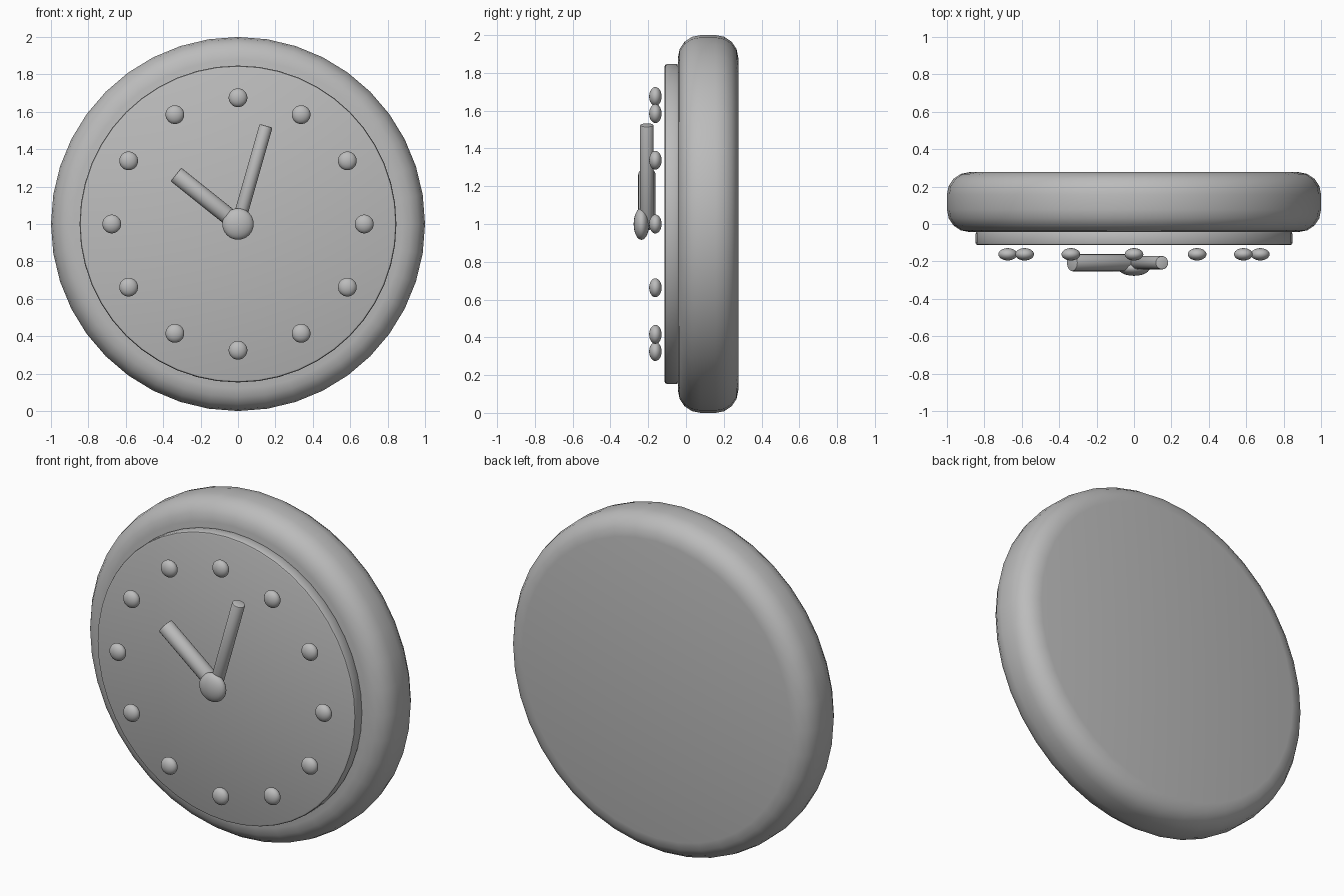
import bpy, bmesh, math
from mathutils import Matrix, Vector

if "Cube" in bpy.data.objects:
    bpy.data.objects.remove(bpy.data.objects["Cube"])

grey = bpy.data.materials.new("plain_grey")
grey.diffuse_color = (0.5, 0.5, 0.5, 1)
grey.use_nodes = True
grey.node_tree.nodes["Principled BSDF"].inputs["Base Color"].default_value = grey.diffuse_color


def finish(name, bm, angle=40):
    """Turn a bmesh into a smooth shaded, named object."""
    bmesh.ops.recalc_face_normals(bm, faces=bm.faces)
    mesh = bpy.data.meshes.new(name)
    bm.to_mesh(mesh)
    bm.free()
    mesh.materials.append(grey)
    obj = bpy.data.objects.new(name, mesh)
    bpy.context.collection.objects.link(obj)
    bpy.ops.object.select_all(action='DESELECT')
    obj.select_set(True)
    bpy.context.view_layer.objects.active = obj
    bpy.ops.object.shade_smooth_by_angle(angle=math.radians(angle))
    return obj


def rod(name, start, end, radius, sides, bevel, segments):
    """Capped cylinder between two points with rounded rims."""
    start, end = Vector(start), Vector(end)
    axis = end - start
    bm = bmesh.new()
    turn = axis.to_track_quat('Z', 'Y').to_matrix().to_4x4()
    bmesh.ops.create_cone(bm, cap_ends=True, segments=sides,
                          radius1=radius, radius2=radius, depth=axis.length,
                          matrix=Matrix.Translation((start + end) / 2) @ turn)
    rims = [e for e in bm.edges if any(len(f.verts) > 4 for f in e.link_faces)]
    bmesh.ops.bevel(bm, geom=rims, offset=bevel, segments=segments,
                    profile=0.5, affect='EDGES')
    return finish(name, bm)


def bead(name, centre, radius, depth):
    """Sphere flattened front to back."""
    bm = bmesh.new()
    shape = Matrix.Translation(centre) @ Matrix.Diagonal((radius, depth, radius, 1))
    bmesh.ops.create_uvsphere(bm, u_segments=24, v_segments=16, radius=1, matrix=shape)
    return finish(name, bm, 60)


# Case and dial
rod("case", (0, 0.277, 1), (0, -0.043, 1), 1.0, 40, 0.12, 4)
rod("dial", (0, -0.04, 1), (0, -0.113, 1), 0.847, 48, 0.012, 2)

# Hour markers
for i in range(12):
    a = math.radians(30 * i)
    bead(f"hour_marker_{i + 1}",
         (0.675 * math.sin(a), -0.162, 1 + 0.675 * math.cos(a)), 0.05, 0.033)

# Hands and hub
rod("hour_hand", (0, -0.207, 1), (-0.332, -0.207, 1.265), 0.046, 20, 0.006, 2)
rod("minute_hand", (0, -0.207, 1), (0.15, -0.207, 1.525), 0.036, 20, 0.006, 2)
bead("hub", (0, -0.236, 1), 0.084, 0.041)
